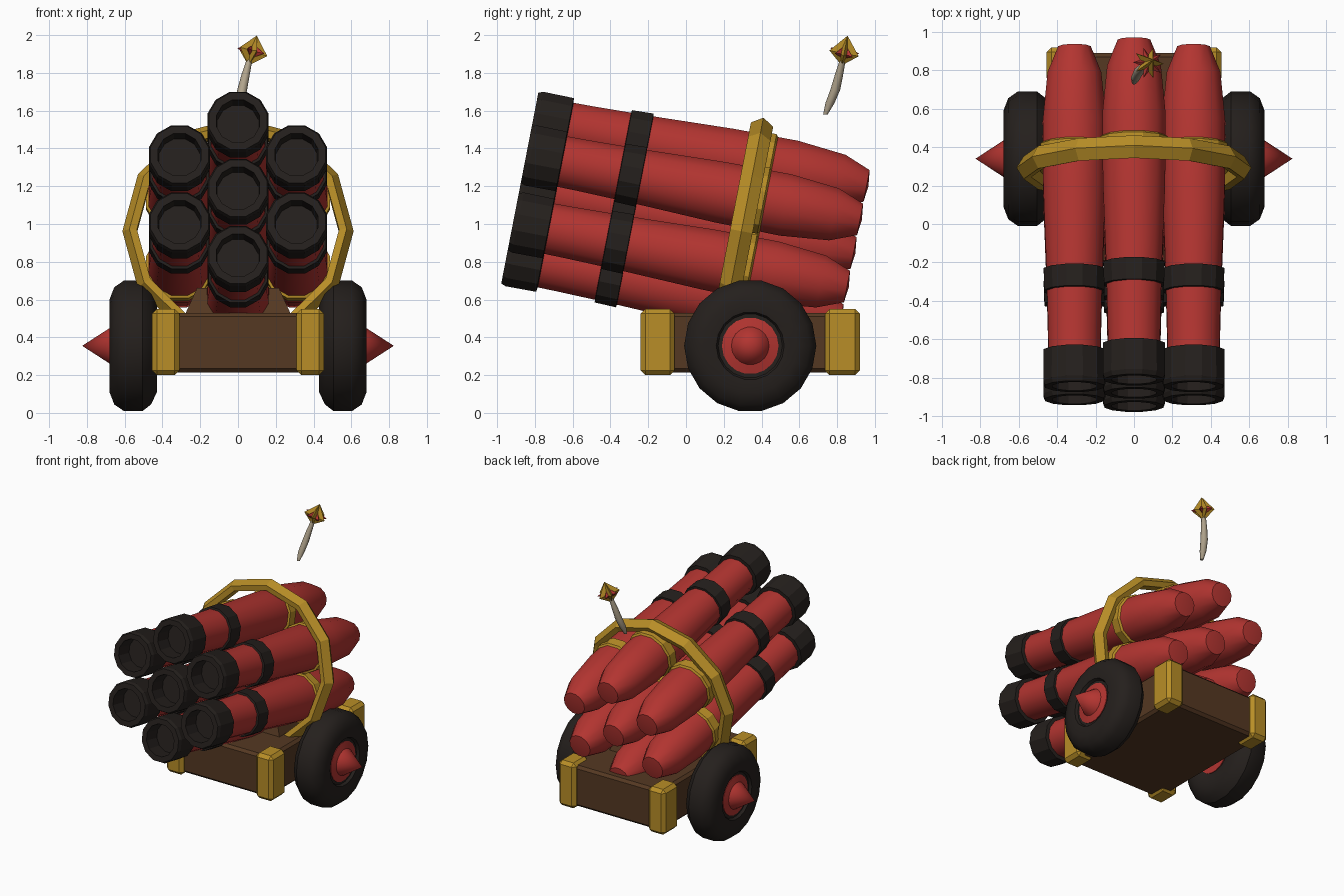
import bpy, bmesh, math
from mathutils import Matrix, Vector

if "Cube" in bpy.data.objects:
    bpy.data.objects.remove(bpy.data.objects["Cube"])


def material(name, r, g, b):
    m = bpy.data.materials.new(name)
    m.diffuse_color = (r, g, b, 1)
    m.use_nodes = True
    m.node_tree.nodes["Principled BSDF"].inputs["Base Color"].default_value = m.diffuse_color
    return m


RED = material("red", 0.45, 0.035, 0.03)
BLACK = material("black", 0.018, 0.014, 0.012)
GOLD = material("gold", 0.48, 0.27, 0.02)
BROWN = material("brown", 0.09, 0.04, 0.016)
TAN = material("rope", 0.45, 0.38, 0.27)


def finish(bm, name, mat, matrix=Matrix(), smooth=None):
    bmesh.ops.recalc_face_normals(bm, faces=bm.faces)
    me = bpy.data.meshes.new(name)
    bm.to_mesh(me)
    bm.free()
    me.transform(matrix)
    me.materials.append(mat)
    ob = bpy.data.objects.new(name, me)
    bpy.context.collection.objects.link(ob)
    if smooth:
        bpy.ops.object.select_all(action='DESELECT')
        ob.select_set(True)
        bpy.context.view_layer.objects.active = ob
        bpy.ops.object.shade_smooth_by_angle(angle=math.radians(smooth))
    return ob


def lathe(name, profile, n, mat, matrix=Matrix(), closed=False, turn=0.5, smooth=None):
    """Revolve (radius, height) points about local z; r=0 makes a point."""
    bm = bmesh.new()
    rings = []
    for r, h in profile:
        if r == 0:
            rings.append([bm.verts.new((0, 0, h))] * n)
        else:
            rings.append([bm.verts.new((r * math.cos((i + turn) * math.tau / n),
                                        r * math.sin((i + turn) * math.tau / n), h))
                          for i in range(n)])
    pairs = list(zip(rings, rings[1:]))
    if closed:
        pairs.append((rings[-1], rings[0]))
    for a, b in pairs:
        for i in range(n):
            j = (i + 1) % n
            bm.faces.new(list(dict.fromkeys((a[i], a[j], b[j], b[i]))))
    return finish(bm, name, mat, matrix, smooth)


def box(name, x, y, z, bevel, mat, taper=1.0):
    bm = bmesh.new()
    bmesh.ops.create_cube(bm, size=1)
    for v in bm.verts:
        k = taper if v.co.z > 0 else 1
        v.co = Vector(((x[0] + x[1]) / 2 + v.co.x * (x[1] - x[0]) * k,
                       (y[0] + y[1]) / 2 + v.co.y * (y[1] - y[0]) * k,
                       (z[0] + z[1]) / 2 + v.co.z * (z[1] - z[0])))
    if bevel:
        bmesh.ops.bevel(bm, geom=bm.edges[:], offset=bevel, segments=1, affect='EDGES')
    return finish(bm, name, mat)


# Tilted frame of the barrel bundle: local z runs from muzzle to breech
tilt = math.radians(11)
up = Vector((0, math.sin(tilt), math.cos(tilt)))
back = Vector((0, math.cos(tilt), -math.sin(tilt)))
muzzle = Vector((0, -0.88, 1.19))


def bundle(x, u, t):
    p = muzzle + up * u + back * t + Vector((x, 0, 0))
    m = Matrix((Vector((-1, 0, 0)), up, back)).transposed().to_4x4()
    return Matrix.Translation(p) @ m


# Seven barrels in a hexagonal bundle
S = 0.362
for x, u in [(0, 0), (0, S), (0, -S)] + [(sx * 0.31, su * S / 2) for sx in (-1, 1) for su in (-1, 1)]:
    m = bundle(x, u, 0)
    lathe("barrel", [(0, 0.14), (0.14, 0.15), (0.142, 0.3), (0.15, 0.6), (0.168, 1.05), (0.171, 1.4),
                     (0.145, 1.66), (0.088, 1.8), (0, 1.81)], 12, RED, m, smooth=35)
    lathe("muzzle_ring", [(0, 0.12), (0.112, 0.12), (0.118, 0.0), (0.158, 0.0), (0.168, 0.025),
                          (0.166, 0.19), (0.13, 0.195)], 12, BLACK, m)
    lathe("barrel_band", [(0.13, 0.5), (0.162, 0.505), (0.166, 0.62), (0.13, 0.625)], 12, BLACK, m, closed=True)
    lathe("barrel_collar", [(0.15, 1.2), (0.184, 1.21), (0.184, 1.28), (0.15, 1.305)], 12, GOLD, m, closed=True)

# Large gold hoop with a ridged section
lathe("hoop", [(0.535, -0.05), (0.575, -0.06), (0.612, 0), (0.575, 0.06), (0.535, 0.05)],
      12, GOLD, bundle(0, 0, 1.195), closed=True, turn=0)

# Carriage, cradle and corner posts
box("carriage", (-0.41, 0.41), (-0.21, 0.89), (0.215, 0.53), 0.02, BROWN)
box("cradle", (-0.29, 0.29), (0.1, 0.55), (0.5, 0.66), 0, BROWN, 0.75)
for sx in (-1, 1):
    xs = sorted((sx * 0.31, sx * 0.455))
    for y in ((-0.24, -0.06), (0.735, 0.92)):
        box("corner_post", xs, y, (0.2, 0.55), 0.025, GOLD)

# Axle, wheels and pointed hubs
axle = Matrix.Translation((0, 0.34, 0.355)) @ Matrix.Rotation(math.pi / 2, 4, 'Y')
lathe("axle", [(0, -0.5), (0.06, -0.5), (0.06, 0.5), (0, 0.5)], 12, BROWN, axle)
for s in (-1, 1):
    m = axle @ Matrix.Diagonal((1, 1, s, 1))
    lathe("wheel", [(0.14, 0.45), (0.17, 0.435), (0.25, 0.43), (0.315, 0.46), (0.35, 0.505), (0.35, 0.605),
                    (0.315, 0.655), (0.25, 0.68), (0.18, 0.675), (0.17, 0.655), (0.14, 0.655)],
          18, BLACK, m, closed=True, smooth=35)
    lathe("wheel_hub", [(0, 0.44), (0.15, 0.44), (0.15, 0.66), (0.1, 0.672), (0.095, 0.68), (0, 0.825)],
          18, RED, m, smooth=30)

# Fuse rope, curved and tapered
bm = bmesh.new()
path = [(0.0, 0.738, 1.58, 0.012), (0.008, 0.762, 1.64, 0.024), (0.022, 0.79, 1.71, 0.026),
        (0.04, 0.81, 1.79, 0.022), (0.066, 0.835, 1.89, 0.014)]
rings = [[bm.verts.new((x + r * math.cos(i * math.tau / 8), y + r * math.sin(i * math.tau / 8), z))
          for i in range(8)] for x, y, z, r in path]
for a, b in zip(rings, rings[1:]):
    for i in range(8):
        bm.faces.new((a[i], a[(i + 1) % 8], b[(i + 1) % 8], b[i]))
bm.faces.new(rings[0])
bm.faces.new(rings[-1])
finish(bm, "fuse", TAN, smooth=50)


# Spark: two crossed pointed stars
def spark(name, mat, r, low, high, turn):
    bm = bmesh.new()
    rim = [bm.verts.new(((r if i % 2 == 0 else r * 0.42) * math.cos(i * math.pi / 5 + turn),
                         (r if i % 2 == 0 else r * 0.42) * math.sin(i * math.pi / 5 + turn), 0))
           for i in range(10)]
    for tip in (bm.verts.new((0, 0, low)), bm.verts.new((0, 0, high))):
        for i in range(10):
            bm.faces.new((rim[i], rim[(i + 1) % 10], tip))
    lean = Vector((0.28, 0.2, 1)).to_track_quat('Z', 'Y').to_matrix().to_4x4()
    finish(bm, name, mat, Matrix.Translation((0.075, 0.838, 1.91)) @ lean)


spark("spark_gold", GOLD, 0.083, -0.075, 0.092, 0.3)
spark("spark_red", RED, 0.083, -0.035, 0.04, 0.3 + math.pi / 5)
